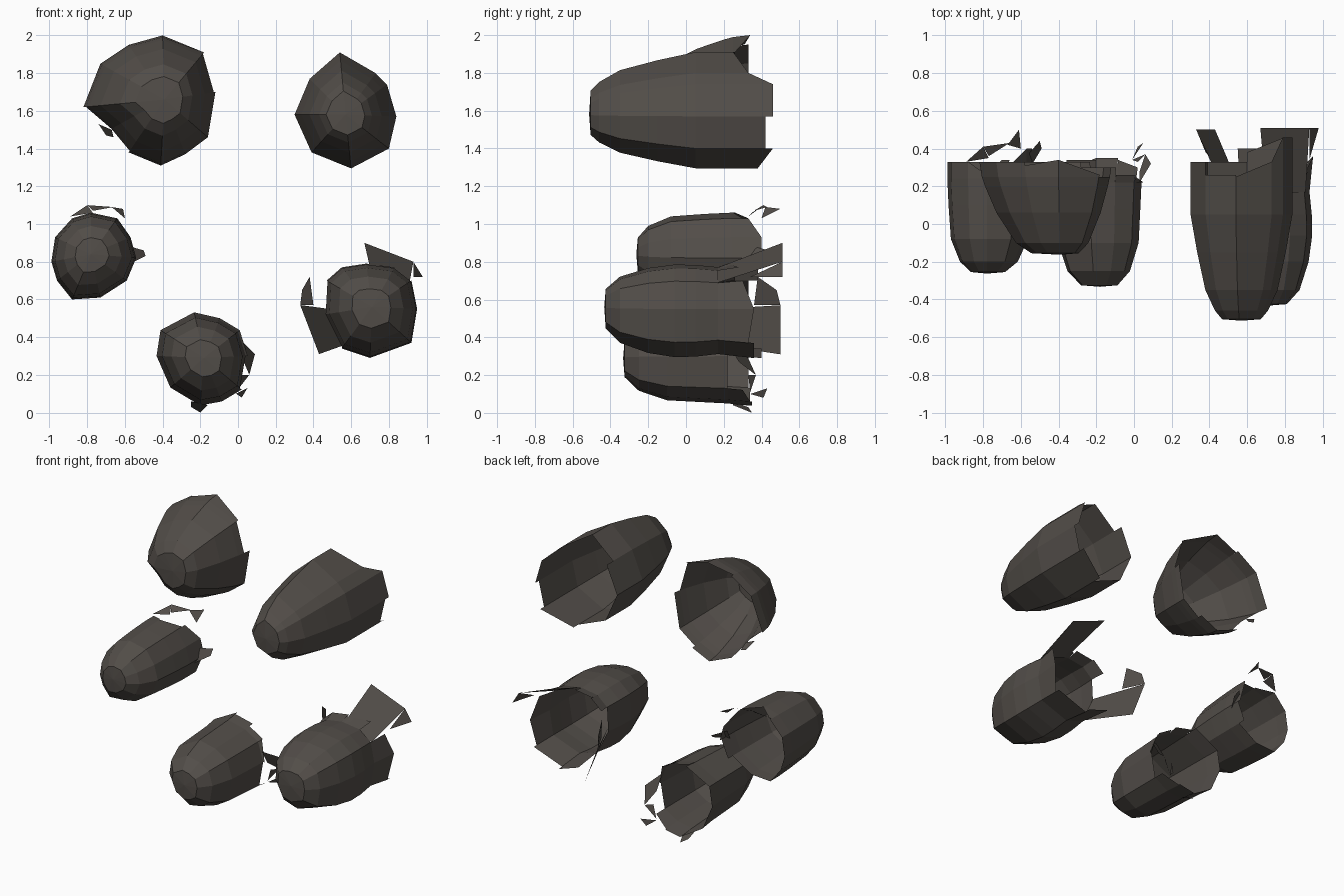
import bpy, bmesh
from mathutils import Vector

charcoal = bpy.data.materials.new("charcoal brown")
charcoal.diffuse_color = (0.085, 0.075, 0.066, 1)


def shell(name, centre, outline, rings, ends, flaps=(), flare=1.0):
    """Domed open shell along y. Outline (x, z) is the widest section, clockwise from
    the left; rings are (y, scale); ends give the torn back edge y of every side."""
    bm = bmesh.new()
    c = Vector(centre)
    n = len(outline)

    def at(i, y, s):
        p = c.lerp(Vector(outline[i % n]), s)
        return bm.verts.new((p.x, y, p.y))

    # domed nose and body
    loops = [[at(i, y, s) for i in range(n)] for y, s in rings]
    tip = bm.verts.new((c.x, rings[0][0] - 0.008, c.y))
    for i in range(n):
        bm.faces.new((tip, loops[0][i], loops[0][(i + 1) % n]))
    for a, b in zip(loops, loops[1:]):
        for i in range(n):
            j = (i + 1) % n
            bm.faces.new((a[i], a[j], b[j], b[i]))
    # torn strips along the open back
    for i, e in enumerate(ends):
        if e is None:
            continue
        e0, e1 = e if isinstance(e, tuple) else (e, e)
        bm.faces.new((loops[-1][i], loops[-1][(i + 1) % n],
                      at(i + 1, e1, flare), at(i, e0, flare)))
    # loose flaps
    for f in flaps:
        bm.faces.new([bm.verts.new(p) for p in f])
    bmesh.ops.recalc_face_normals(bm, faces=bm.faces)
    me = bpy.data.meshes.new(name)
    bm.to_mesh(me)
    bm.free()
    me.materials.append(charcoal)
    ob = bpy.data.objects.new(name, me)
    bpy.context.collection.objects.link(ob)
    return ob


# wide flared shell, upper left
shell("flared_shell", (-0.39, 1.66),
      [(-0.82, 1.62), (-0.73, 1.85), (-0.58, 1.95), (-0.40, 2.0), (-0.18, 1.91),
       (-0.12, 1.70), (-0.16, 1.46), (-0.28, 1.37), (-0.41, 1.31), (-0.58, 1.38), (-0.68, 1.50)],
      [(-0.155, 0.36), (-0.1, 0.55), (0.06, 0.79), (0.2, 0.93), (0.25, 0.97)],
      [0.33, 0.33, (0.31, 0.34), (0.34, 0.26), None, 0.3, 0.3, 0.33, 0.33, None, None],
      [[(-0.74, 0.3, 1.53), (-0.67, 0.3, 1.50), (-0.66, 0.34, 1.46), (-0.70, 0.34, 1.47)]])

# long shell, upper right
shell("long_shell", (0.57, 1.58),
      [(0.30, 1.58), (0.38, 1.77), (0.54, 1.91), (0.73, 1.80), (0.79, 1.74),
       (0.84, 1.57), (0.80, 1.40), (0.60, 1.295), (0.39, 1.38)],
      [(-0.505, 0.38), (-0.46, 0.52), (-0.35, 0.71), (-0.15, 0.87), (0.05, 1.0), (0.22, 1.0)],
      [0.33, 0.26, (0.25, 0.33), (0.33, 0.46), 0.46, 0.42, (0.46, 0.38), 0.33, 0.33])

# short shell, far left
shell("left_shell", (-0.78, 0.84),
      [(-0.99, 0.80), (-0.97, 0.93), (-0.88, 1.03), (-0.78, 1.06), (-0.64, 1.03),
       (-0.57, 0.93), (-0.54, 0.82), (-0.59, 0.70), (-0.73, 0.61), (-0.88, 0.60), (-0.96, 0.70)],
      [(-0.255, 0.40), (-0.2, 0.68), (-0.08, 0.91), (0.1, 0.97), (0.24, 1.0)],
      [0.33, 0.33, (0.33, 0.26), (0.25, 0.3), (0.33, 0.40), 0.40, 0.38, 0.33, 0.33, 0.33, 0.33],
      [[(-0.89, 0.33, 1.04), (-0.80, 0.41, 1.10), (-0.77, 0.35, 1.06)],
       [(-0.80, 0.41, 1.10), (-0.66, 0.43, 1.09), (-0.77, 0.36, 1.07)],
       [(-0.67, 0.42, 1.09), (-0.61, 0.50, 1.08), (-0.60, 0.40, 1.03)],
       [(-0.57, 0.36, 0.88), (-0.50, 0.44, 0.86), (-0.49, 0.40, 0.83), (-0.55, 0.30, 0.80)]])

# short shell, lowest
shell("lower_shell", (-0.18, 0.29),
      [(-0.42, 0.30), (-0.40, 0.43), (-0.23, 0.52), (-0.10, 0.49), (0.0, 0.43),
       (0.04, 0.30), (0.01, 0.13), (-0.09, 0.07), (-0.20, 0.05), (-0.35, 0.14)],
      [(-0.325, 0.42), (-0.25, 0.72), (-0.1, 0.93), (0.08, 0.97), (0.22, 1.0)],
      [0.33, 0.33, 0.30, 0.26, (0.25, 0.22), None, (0.3, 0.34), 0.35, 0.34, 0.33],
      [[(0.03, 0.22, 0.37), (0.09, 0.32, 0.31), (0.06, 0.37, 0.20), (0.03, 0.28, 0.27)],
       [(0.06, 0.37, 0.20), (0.02, 0.33, 0.20), (-0.01, 0.34, 0.11)],
       [(-0.01, 0.34, 0.10), (0.05, 0.43, 0.13), (0.02, 0.41, 0.08)],
       [(-0.25, 0.25, 0.06), (-0.16, 0.25, 0.04), (-0.20, 0.35, 0.0), (-0.25, 0.33, 0.03)]],
      flare=1.05)

# split shell with a pinched waist and big flaps, right
shell("split_shell", (0.71, 0.56),
      [(0.46, 0.52), (0.47, 0.70), (0.55, 0.77), (0.68, 0.79), (0.83, 0.77), (0.92, 0.70),
       (0.95, 0.55), (0.92, 0.37), (0.70, 0.29), (0.55, 0.34)],
      [(-0.425, 0.42), (-0.35, 0.70), (-0.2, 0.90), (-0.06, 0.98), (0.05, 0.97), (0.17, 0.92)],
      [None, 0.26, 0.25, (0.22, 0.28), None, (0.3, 0.36), (0.36, 0.33), 0.36, 0.40, None],
      [[(0.70, 0.17, 0.77), (0.67, 0.51, 0.90), (0.93, 0.51, 0.80), (0.91, 0.17, 0.69)],
       [(0.93, 0.51, 0.80), (0.98, 0.51, 0.72), (0.93, 0.34, 0.72)],
       [(0.48, 0.17, 0.55), (0.33, 0.50, 0.57), (0.43, 0.50, 0.31), (0.57, 0.17, 0.36)],
       [(0.33, 0.50, 0.57), (0.34, 0.48, 0.65), (0.38, 0.38, 0.72), (0.40, 0.36, 0.57)]],
      flare=1.0)
